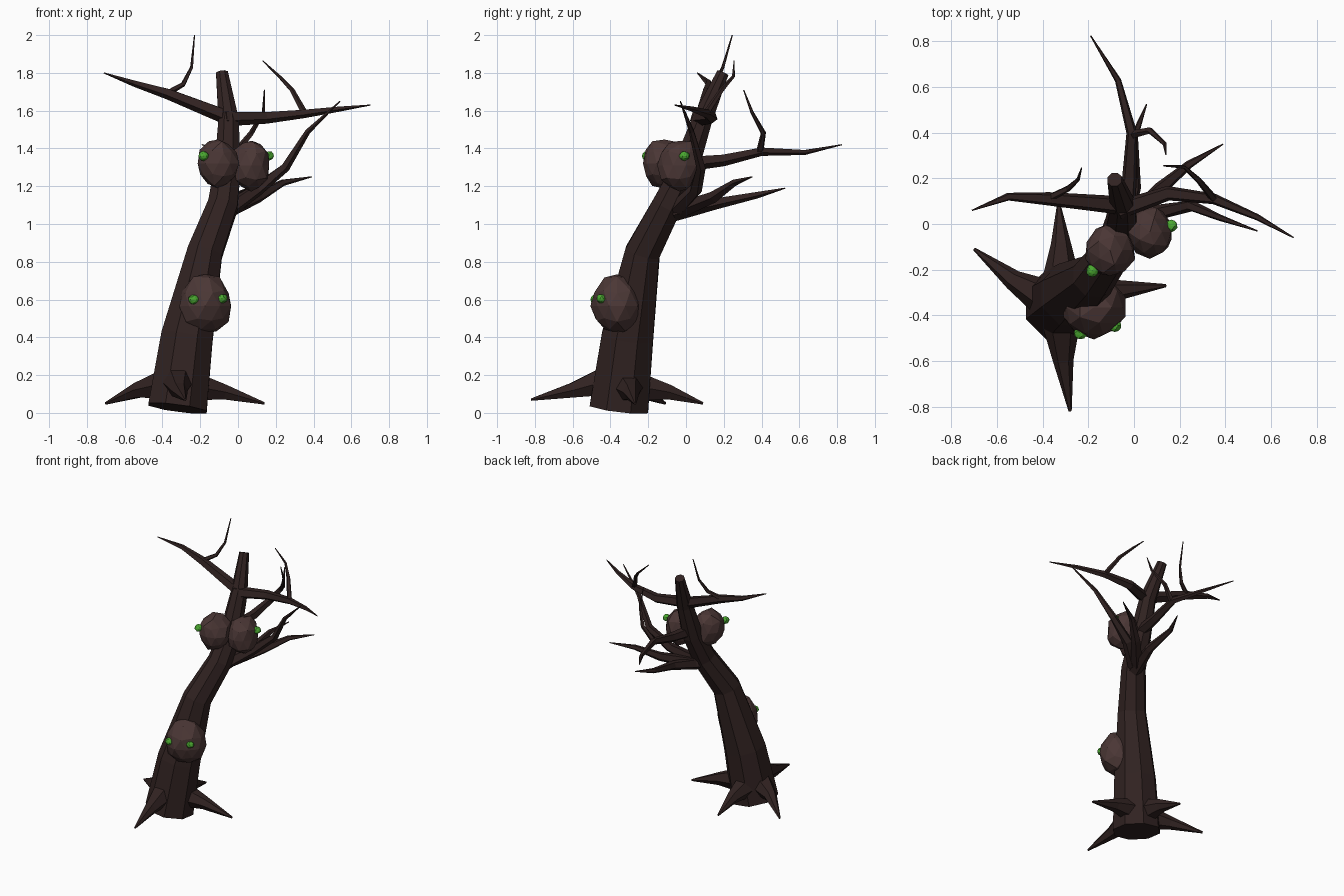
import bpy, bmesh, math, random
from mathutils import Vector

random.seed(4)
old = bpy.data.objects.get("Cube")
if old:
    bpy.data.objects.remove(old, do_unlink=True)


def material(name, rgb):
    m = bpy.data.materials.new(name)
    m.use_nodes = True
    m.diffuse_color = (*rgb, 1)
    m.node_tree.nodes["Principled BSDF"].inputs["Base Color"].default_value = (*rgb, 1)
    return m


BARK = material("dark bark", (0.030, 0.016, 0.015))
BURL = material("burl brown", (0.070, 0.038, 0.036))
GREEN = material("eye green", (0.07, 0.40, 0.03))


def finish(name, bm, mat):
    bmesh.ops.recalc_face_normals(bm, faces=bm.faces)
    mesh = bpy.data.meshes.new(name)
    bm.to_mesh(mesh)
    bm.free()
    mesh.materials.append(mat)
    obj = bpy.data.objects.new(name, mesh)
    bpy.context.collection.objects.link(obj)
    return obj


def limb(name, path, radii, sides):
    """Faceted tapering tube through the points of a path."""
    pts = [Vector(p) for p in path]
    axis = (pts[-1] - pts[0]).normalized()
    ref = Vector((1, 0, 0)) if abs(axis.z) > 0.8 else Vector((0, 0, 1))
    bm = bmesh.new()
    rings = []
    for i, (p, r) in enumerate(zip(pts, radii)):
        t = (pts[min(i + 1, len(pts) - 1)] - pts[max(i - 1, 0)]).normalized()
        u = (ref - t * ref.dot(t)).normalized()
        v = t.cross(u)
        angles = [2 * math.pi * (k + 0.5) / sides for k in range(sides)]
        rings.append([bm.verts.new(p + r * (u * math.cos(a) + v * math.sin(a))) for a in angles])
    for a, b in zip(rings, rings[1:]):
        for k in range(sides):
            n = (k + 1) % sides
            bm.faces.new((a[k], a[n], b[n], b[k]))
    bm.faces.new(rings[0])
    bm.faces.new(rings[-1])
    return finish(name, bm, BARK)


def branch(name, path, start, sides=5):
    n = len(path) - 1
    return limb(name, path, [start * (1 - i / n) ** 0.9 + 0.003 for i in range(n + 1)], sides)


def knob(name, centre, size, mat, jitter, peak=0.0):
    """Rough faceted ball, optionally drawn up to a peak."""
    bm = bmesh.new()
    bmesh.ops.create_icosphere(bm, subdivisions=2, radius=1)
    for v in bm.verts:
        v.co *= 1 + random.uniform(-jitter, jitter)
        if v.co.z > 0.8:
            v.co.z += peak
        v.co = Vector(centre) + Vector(a * b for a, b in zip(v.co, size))
    return finish(name, bm, mat)


# Leaning trunk
limb("trunk",
     [(-0.32, -0.355, 0.025), (-0.27, -0.31, 0.40), (-0.175, -0.23, 0.85), (-0.08, -0.1, 1.10),
      (-0.055, 0.0, 1.30), (-0.05, 0.085, 1.55), (-0.085, 0.195, 1.80)],
     [0.168, 0.148, 0.100, 0.085, 0.075, 0.058, 0.034], 8)

# Spiky roots
roots = {
    "front_root": ((-0.32, -0.42, 0.17), (-0.31, -0.60, 0.12), (-0.28, -0.82, 0.07)),
    "back_root": ((-0.32, -0.26, 0.14), (-0.32, -0.09, 0.11), (-0.33, 0.09, 0.05)),
    "left_root": ((-0.24, -0.31, 0.14), (-0.07, -0.29, 0.11), (0.14, -0.27, 0.05)),
    "right_root": ((-0.38, -0.33, 0.15), (-0.53, -0.245, 0.12), (-0.70, -0.11, 0.05)),
}
for name, path in roots.items():
    limb(name, path, [0.088, 0.045, 0.007], 6)

# Upper right branch and twig
branch("upper_right_branch", [(-0.04, 0.08, 1.56), (-0.37, 0.11, 1.69),
                              (-0.55, 0.12, 1.745), (-0.71, 0.06, 1.80)], 0.040)
branch("upper_right_twig", [(-0.38, 0.11, 1.69), (-0.29, 0.155, 1.74),
                            (-0.245, 0.195, 1.83), (-0.23, 0.245, 2.0)], 0.015)

# Upper left branch and twig
branch("upper_left_branch", [(-0.07, 0.06, 1.56), (0.15, 0.135, 1.565), (0.35, 0.11, 1.585),
                             (0.54, 0.03, 1.61), (0.70, -0.06, 1.63)], 0.040)
branch("upper_left_twig", [(0.35, 0.11, 1.59), (0.285, 0.19, 1.71),
                           (0.22, 0.25, 1.78), (0.13, 0.255, 1.865)], 0.015)

# Back branch and twig
branch("back_branch", [(-0.04, 0.0, 1.32), (-0.02, 0.2, 1.34), (-0.01, 0.40, 1.385),
                       (-0.07, 0.63, 1.38), (-0.19, 0.825, 1.42)], 0.040)
branch("back_twig", [(-0.01, 0.39, 1.38), (0.07, 0.41, 1.48),
                     (0.135, 0.35, 1.59), (0.14, 0.305, 1.71)], 0.017)

# Lower cluster of branches
branch("tall_low_branch", [(-0.06, -0.06, 1.07), (0.10, 0.05, 1.18), (0.25, 0.08, 1.30),
                           (0.37, 0.03, 1.49), (0.54, -0.03, 1.65)], 0.042)
branch("middle_low_branch", [(-0.06, -0.04, 1.07), (0.11, 0.15, 1.145),
                             (0.24, 0.26, 1.22), (0.39, 0.35, 1.25)], 0.042)
branch("back_low_branch", [(-0.06, -0.06, 1.06), (0.0, 0.16, 1.11),
                           (0.0, 0.38, 1.155), (0.055, 0.525, 1.19)], 0.042)

# Burls growing from the trunk
knob("lower_burl", (-0.175, -0.365, 0.565), (0.14, 0.135, 0.15), BURL, 0.06, 0.15)
knob("upper_right_burl", (-0.105, -0.115, 1.32), (0.11, 0.12, 0.13), BURL, 0.07)
knob("upper_left_burl", (0.07, -0.035, 1.31), (0.105, 0.115, 0.14), BURL, 0.07)

# Glowing eyes
eyes = {
    "lower_right_eye": (-0.235, -0.478, 0.60),
    "lower_left_eye": (-0.085, -0.446, 0.605),
    "upper_right_eye": (-0.182, -0.205, 1.36),
    "upper_left_eye": (0.163, -0.008, 1.36),
}
for name, centre in eyes.items():
    knob(name, centre, (0.028, 0.028, 0.025), GREEN, 0.08)
